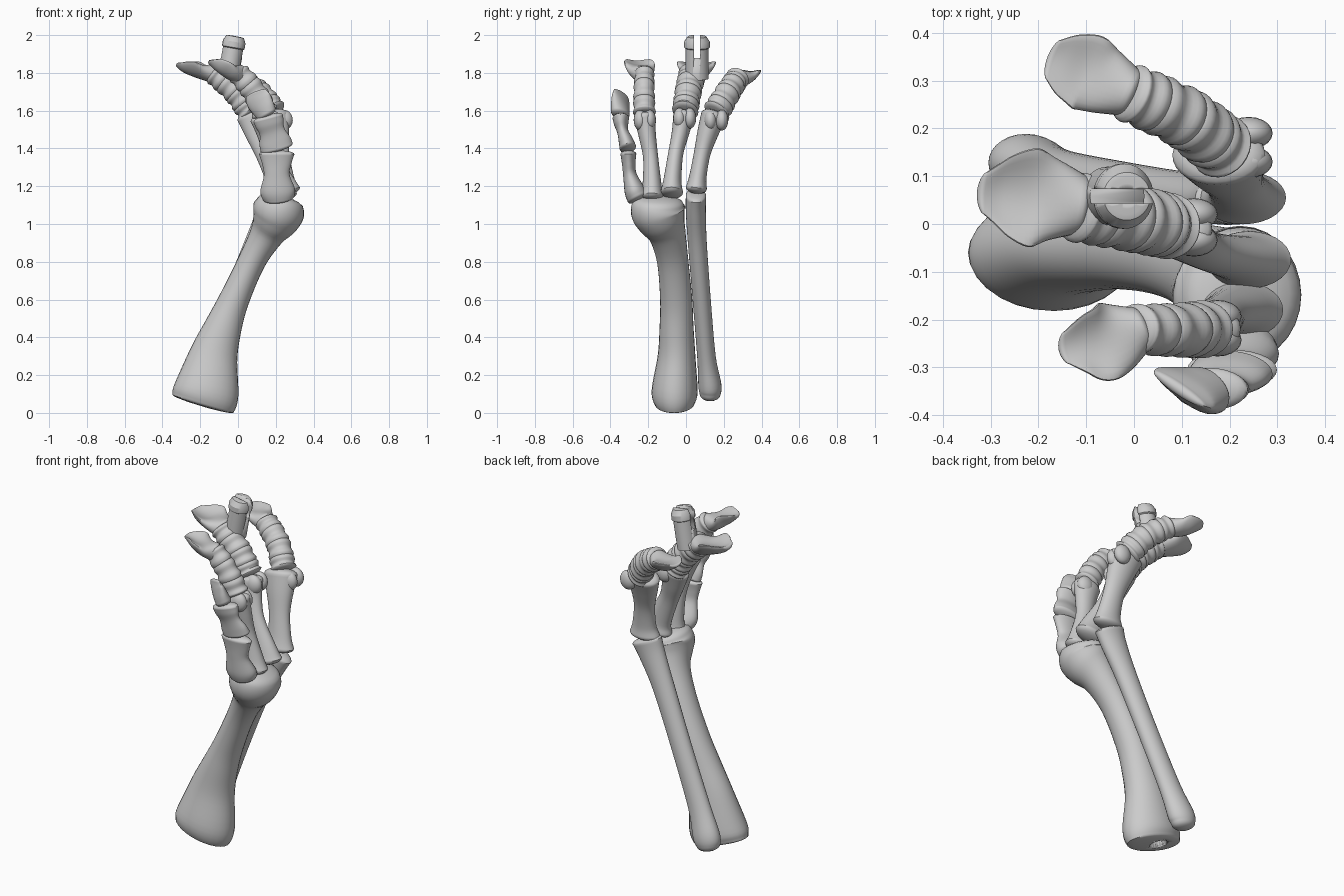
import bpy, bmesh, math
from mathutils import Vector


def finish(bm, name, angle=40):
    bmesh.ops.recalc_face_normals(bm, faces=bm.faces)
    me = bpy.data.meshes.new(name)
    bm.to_mesh(me)
    bm.free()
    ob = bpy.data.objects.new(name, me)
    bpy.context.collection.objects.link(ob)
    bpy.ops.object.select_all(action='DESELECT')
    ob.select_set(True)
    bpy.context.view_layer.objects.active = ob
    bpy.ops.object.shade_smooth_by_angle(angle=math.radians(angle))
    return ob


def catmull(st, steps):
    out = []
    for i in range(len(st) - 1):
        p = [st[max(i - 1, 0)], st[i], st[i + 1], st[min(i + 2, len(st) - 1)]]
        for k in range(steps):
            t = k / steps
            out.append([0.5 * (2 * b + (c - a) * t + (2 * a - 5 * b + 4 * c - d) * t * t
                               + (3 * b - a - 3 * c + d) * t ** 3) for a, b, c, d in zip(*p)])
    out.append(list(st[-1]))
    return out


def loft(name, stations, side=None, domes=(0.03, 0.03), steps=5, n=28, angle=40):
    """Stations: x, y, z, half width, half thickness, optional upward cupping of the sides."""
    st = catmull(stations, steps) if steps > 1 else [list(s) for s in stations]
    pts = [Vector(s[:3]) for s in st]
    rings = []
    for i, s in enumerate(st):
        t = (pts[min(i + 1, len(pts) - 1)] - pts[max(i - 1, 0)]).normalized()
        u = Vector(side) if side else t.cross(Vector((0, 0, 1)))
        u = (u - t * u.dot(t)).normalized()
        rings.append((pts[i], u, t.cross(u), t, s[3], s[4], s[5] if len(s) > 5 else 0))
    caps = [math.radians(a) for a in (20, 40, 58, 74, 85)]

    def cap(r, d):
        return [(r[0] + r[3] * d * math.sin(q), r[1], r[2], r[3], r[4] * math.cos(q),
                 r[5] * math.cos(q), r[6] * math.cos(q) ** 2) for q in caps]
    rings = cap(rings[0], -domes[0])[::-1] + rings + cap(rings[-1], domes[1])
    bm = bmesh.new()
    loops = []
    for c, u, v, t, a, b, cup in rings:
        loop = []
        for k in range(n):
            co, si = math.cos(2 * math.pi * k / n), math.sin(2 * math.pi * k / n)
            loop.append(bm.verts.new(c + u * a * co + v * (b * si - cup * co * co)))
        loops.append(loop)
    for A, B in zip(loops, loops[1:]):
        for k in range(n):
            bm.faces.new((A[k], A[(k + 1) % n], B[(k + 1) % n], B[k]))
    bm.faces.new(loops[0])
    bm.faces.new(loops[-1])
    return finish(bm, name, angle)


def ball(name, loc, r):
    bm = bmesh.new()
    bmesh.ops.create_uvsphere(bm, u_segments=20, v_segments=12, radius=1)
    for v in bm.verts:
        v.co = Vector([c * q + o for c, q, o in zip(v.co, r, loc)])
    return finish(bm, name)


def cut(ob, cutter):
    m = ob.modifiers.new("cut", 'BOOLEAN')
    m.operation, m.solver, m.object = 'DIFFERENCE', 'EXACT', cutter
    cutter.hide_render = True
    cutter.hide_viewport = True


def digit(name, path, radii, count):
    """Stack of short spool-shaped toe bones along a curved path."""
    line = catmull([tuple(p) for p in path], 40)
    total = len(line) - 1
    for i in range(count):
        seg = []
        for f, s in ((0.02, 0.95), (0.2, 1.02), (0.5, 0.9), (0.8, 1.02), (0.98, 0.95)):
            g = (i + f) / count
            p = line[round(g * total)]
            r = [radii[0][j] + (radii[1][j] - radii[0][j]) * g for j in (0, 1)]
            seg.append((*p, r[0] * s, r[1] * s))
        loft(f"{name}_joint_{i + 1}", seg, domes=(0.012, 0.012), steps=3)


X, Y = (1, 0, 0), (0, 1, 0)

# large lower bone, with a socket in its slanted base
shaft = loft("large_leg_bone", [
    (-0.186, -0.06, 0.048, 0.105, 0.168), (-0.168, -0.06, 0.115, 0.122, 0.173),
    (-0.13, -0.05, 0.30, 0.10, 0.13), (-0.08, -0.05, 0.45, 0.09, 0.10),
    (-0.02, -0.052, 0.60, 0.085, 0.08), (0.072, -0.07, 0.80, 0.083, 0.073),
    (0.15, -0.098, 0.94, 0.098, 0.09), (0.195, -0.13, 1.02, 0.13, 0.125),
    (0.215, -0.147, 1.07, 0.145, 0.138), (0.226, -0.147, 1.11, 0.135, 0.125)], Y, (0.014, 0.04))
socket = loft("socket_cutter", [(-0.225, -0.05, 0.0, 0.05, 0.05), (-0.18, -0.05, 0.15, 0.05, 0.05)],
              Y, (0, 0.01), 1)
cut(shaft, socket)

# slender lower bone
loft("slender_leg_bone", [
    (-0.235, 0.128, 0.10, 0.056, 0.07), (-0.22, 0.126, 0.15, 0.061, 0.08),
    (-0.16, 0.108, 0.30, 0.049, 0.066), (-0.03, 0.083, 0.60, 0.048, 0.06),
    (0.10, 0.06, 0.90, 0.05, 0.064), (0.18, 0.052, 1.07, 0.053, 0.08),
    (0.215, 0.053, 1.15, 0.054, 0.095)], Y, (0.035, 0.02))

# long foot bones
loft("foot_bone_2", [
    (0.225, -0.18, 1.15, 0.06, 0.088), (0.215, -0.18, 1.21, 0.05, 0.07),
    (0.187, -0.187, 1.35, 0.04, 0.052), (0.165, -0.205, 1.47, 0.046, 0.062),
    (0.145, -0.218, 1.56, 0.055, 0.08)], Y)
loft("foot_bone_3", [
    (0.24, -0.075, 1.17, 0.06, 0.092), (0.22, -0.072, 1.23, 0.048, 0.072),
    (0.15, -0.055, 1.37, 0.04, 0.056), (0.105, -0.03, 1.48, 0.046, 0.067),
    (0.08, -0.012, 1.57, 0.056, 0.086)], Y)
loft("foot_bone_4", [
    (0.228, 0.055, 1.19, 0.056, 0.09), (0.225, 0.063, 1.25, 0.046, 0.07),
    (0.21, 0.085, 1.37, 0.044, 0.062), (0.192, 0.115, 1.48, 0.056, 0.08),
    (0.177, 0.145, 1.57, 0.067, 0.098)], Y)

# paired knuckles on the foot bones
for i, (x, y, z, w) in enumerate([(0.175, -0.218, 1.55, 0.025), (0.125, -0.007, 1.56, 0.027),
                                  (0.24, 0.16, 1.55, 0.03)]):
    for s in (-1, 1):
        ball(f"knuckle_{i + 2}_{'left' if s < 0 else 'right'}", (x, y + s * w, z),
             (0.05, 0.034, 0.055))

# inner toe: foot bone, toe bone and claw, broad across x
loft("foot_bone_1", [
    (0.215, -0.255, 1.14, 0.085, 0.058), (0.21, -0.273, 1.18, 0.092, 0.054),
    (0.205, -0.297, 1.26, 0.068, 0.036), (0.205, -0.303, 1.32, 0.078, 0.036),
    (0.205, -0.305, 1.37, 0.094, 0.042)], X, (0.02, 0.02))
loft("toe_1_joint", [
    (0.205, -0.308, 1.405, 0.088, 0.044), (0.195, -0.318, 1.44, 0.084, 0.039),
    (0.18, -0.335, 1.49, 0.068, 0.03), (0.168, -0.343, 1.53, 0.076, 0.038),
    (0.16, -0.345, 1.56, 0.08, 0.044)], X, (0.02, 0.02))
loft("toe_1_claw", [
    (0.15, -0.348, 1.585, 0.062, 0.042), (0.13, -0.348, 1.62, 0.072, 0.036),
    (0.108, -0.345, 1.66, 0.078, 0.025), (0.095, -0.345, 1.69, 0.068, 0.013)],
    (0.87, -0.5, 0), (0.02, 0.012))

# stacked toe joints
digit("toe_2", [(0.145, -0.22, 1.585), (0.085, -0.222, 1.70), (0.0, -0.22, 1.80)],
      ((0.06, 0.072), (0.052, 0.06)), 3)
digit("toe_3", [(0.075, -0.005, 1.595), (-0.005, 0.012, 1.70), (-0.12, 0.035, 1.80)],
      ((0.068, 0.082), (0.073, 0.068)), 4)
digit("toe_4", [(0.185, 0.16, 1.59), (0.105, 0.222, 1.695), (-0.01, 0.275, 1.775)],
      ((0.068, 0.08), (0.062, 0.062)), 4)

# flared claws, scooped on top
loft("toe_2_claw", [
    (0.01, -0.22, 1.79, 0.05, 0.052, 0), (-0.035, -0.238, 1.80, 0.074, 0.04, 0.015),
    (-0.075, -0.25, 1.815, 0.082, 0.03, 0.04), (-0.115, -0.255, 1.835, 0.065, 0.02, 0.04),
    (-0.148, -0.26, 1.855, 0.035, 0.01, 0.015)], None, (0.02, 0.01))
loft("toe_3_claw", [
    (-0.11, 0.04, 1.795, 0.062, 0.055, 0), (-0.17, 0.05, 1.80, 0.085, 0.042, 0.02),
    (-0.22, 0.056, 1.805, 0.104, 0.03, 0.05), (-0.28, 0.062, 1.82, 0.08, 0.02, 0.04),
    (-0.318, 0.065, 1.84, 0.045, 0.012, 0.015)], None, (0.02, 0.01))
loft("toe_4_claw", [
    (-0.01, 0.275, 1.77, 0.052, 0.052, 0), (-0.065, 0.30, 1.77, 0.072, 0.038, 0.015),
    (-0.105, 0.32, 1.775, 0.082, 0.028, 0.035), (-0.145, 0.335, 1.79, 0.068, 0.018, 0.025),
    (-0.172, 0.345, 1.80, 0.045, 0.01, 0.015)], None, (0.02, 0.01))

# slotted clip peg
peg = loft("clip_peg", [
    (-0.055, 0.058, 1.77, 0.062, 0.056), (-0.026, 0.058, 1.93, 0.06, 0.056),
    (-0.025, 0.058, 1.935, 0.068, 0.062), (-0.02, 0.058, 1.965, 0.068, 0.062),
    (-0.015, 0.058, 1.992, 0.05, 0.05)], Y, (0.0, 0.003), 1, 32, 30)
bm = bmesh.new()
bmesh.ops.create_cube(bm, size=1)
for v in bm.verts:
    v.co = Vector((v.co.x * 0.3 - 0.02, v.co.y * 0.03 + 0.058, v.co.z * 0.2 + 1.98))
slot = finish(bm, "slot_cutter")
cut(peg, slot)
